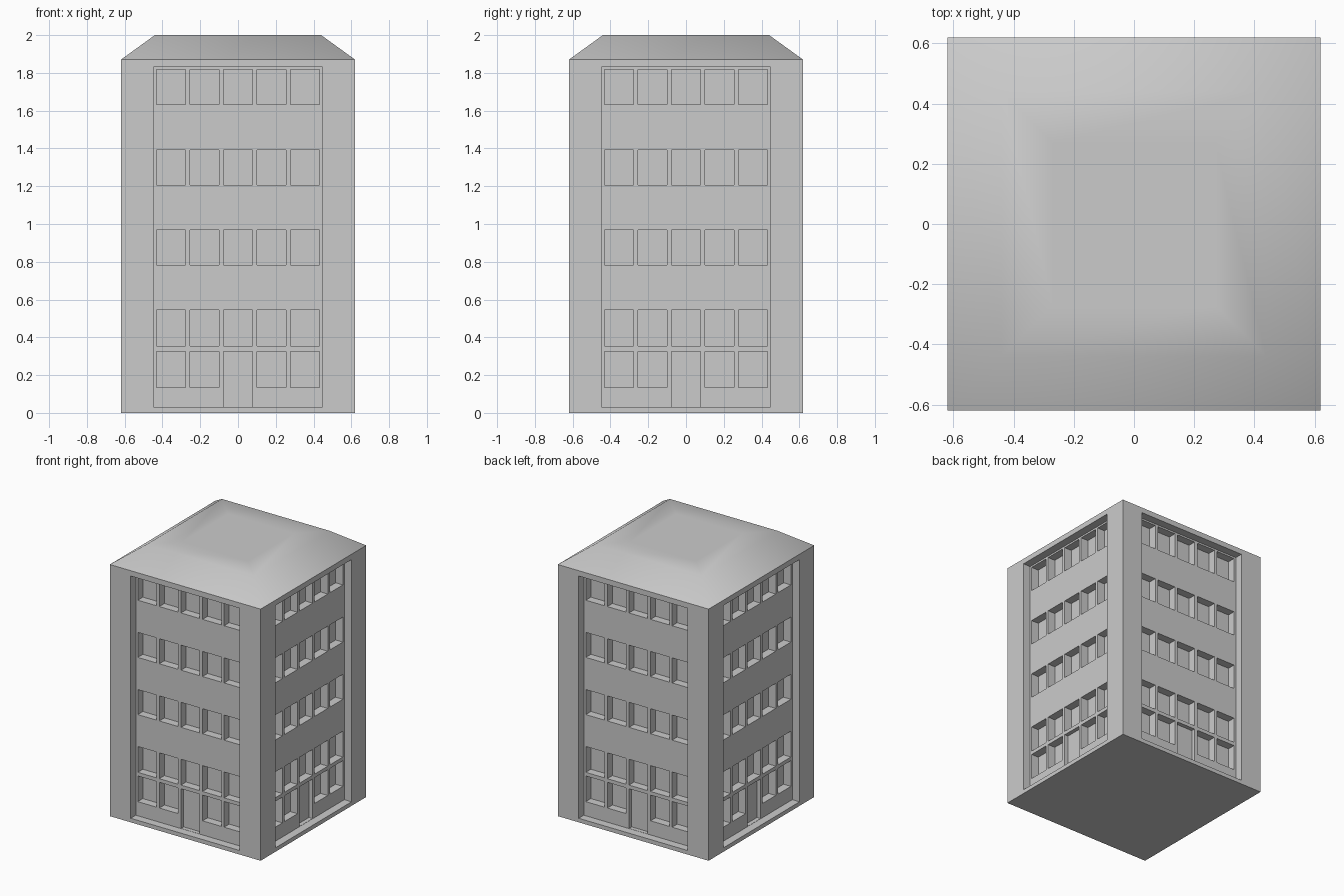
import bpy, bmesh, math
from mathutils import Matrix, Vector

if "Cube" in bpy.data.objects:
    bpy.data.objects.remove(bpy.data.objects["Cube"])

HALF = 0.62        # half width of the block
EAVE = 1.87        # wall height
RECESS = 0.06      # depth of the facade panel
WINDOW = 0.06      # window depth behind the panel
DOOR = 0.03        # door depth behind the panel


def add_box(bm, lo, hi):
    lo, hi = Vector(lo), Vector(hi)
    m = Matrix.Translation((lo + hi) / 2) @ Matrix.Diagonal((*(hi - lo), 1))
    return bmesh.ops.create_cube(bm, size=1, matrix=m)["verts"]


def make_object(name, bm):
    bmesh.ops.recalc_face_normals(bm, faces=bm.faces[:])
    mesh = bpy.data.meshes.new(name)
    bm.to_mesh(mesh)
    bm.free()
    obj = bpy.data.objects.new(name, mesh)
    bpy.context.collection.objects.link(obj)
    return obj


def make_cutter(name, boxes):
    """Repeat the front-side boxes on all four facades."""
    bm = bmesh.new()
    for side in range(4):
        turn = Matrix.Rotation(side * math.pi / 2, 4, 'Z')
        for lo, hi in boxes:
            bmesh.ops.transform(bm, matrix=turn, verts=add_box(bm, lo, hi))
    obj = make_object(name, bm)
    obj.hide_render = True
    return obj


def cut(target, cutter):
    mod = target.modifiers.new("cut", 'BOOLEAN')
    mod.operation = 'DIFFERENCE'
    mod.solver = 'EXACT'
    mod.object = cutter
    bpy.context.view_layer.objects.active = target
    bpy.ops.object.modifier_apply(modifier=mod.name)
    bpy.data.objects.remove(cutter, do_unlink=True)


# Wall block
bm = bmesh.new()
add_box(bm, (-HALF, -HALF, 0), (HALF, HALF, EAVE))
walls = make_object("building_walls", bm)

# Tall recessed panel on each facade
back = -HALF + RECESS
cut(walls, make_cutter("panel_cutter",
                       [((-0.448, -0.8, 0.03), (0.448, back, 1.83))]))

# Window grid and central door
rows = [(0.135, 0.326), (0.353, 0.545), (0.782, 0.968),
        (1.207, 1.393), (1.632, 1.817)]
openings = []
for r, (z0, z1) in enumerate(rows):
    for c in range(-2, 3):
        x, depth, bottom = c * 0.1775, WINDOW, z0
        if r == 0 and c == 0:
            depth, bottom = DOOR, 0.0315
        openings.append(((x - 0.077, -0.8, bottom),
                         (x + 0.077, back + depth, z1)))
cut(walls, make_cutter("opening_cutter", openings))

# Softly shaded hipped roof with a flat top
bm = bmesh.new()
rings = []
for h, z in [(HALF, EAVE), (0.44, 2.0), (0.27, 2.0)]:
    rings.append([bm.verts.new((sx * h, sy * h, z))
                  for sx, sy in [(-1, -1), (1, -1), (1, 1), (-1, 1)]])
for a, b in zip(rings, rings[1:]):
    for i in range(4):
        j = (i + 1) % 4
        bm.faces.new((a[i], a[j], b[j], b[i]))
bm.faces.new(rings[-1])
for f in bm.faces:
    f.smooth = True
make_object("roof", bm)
